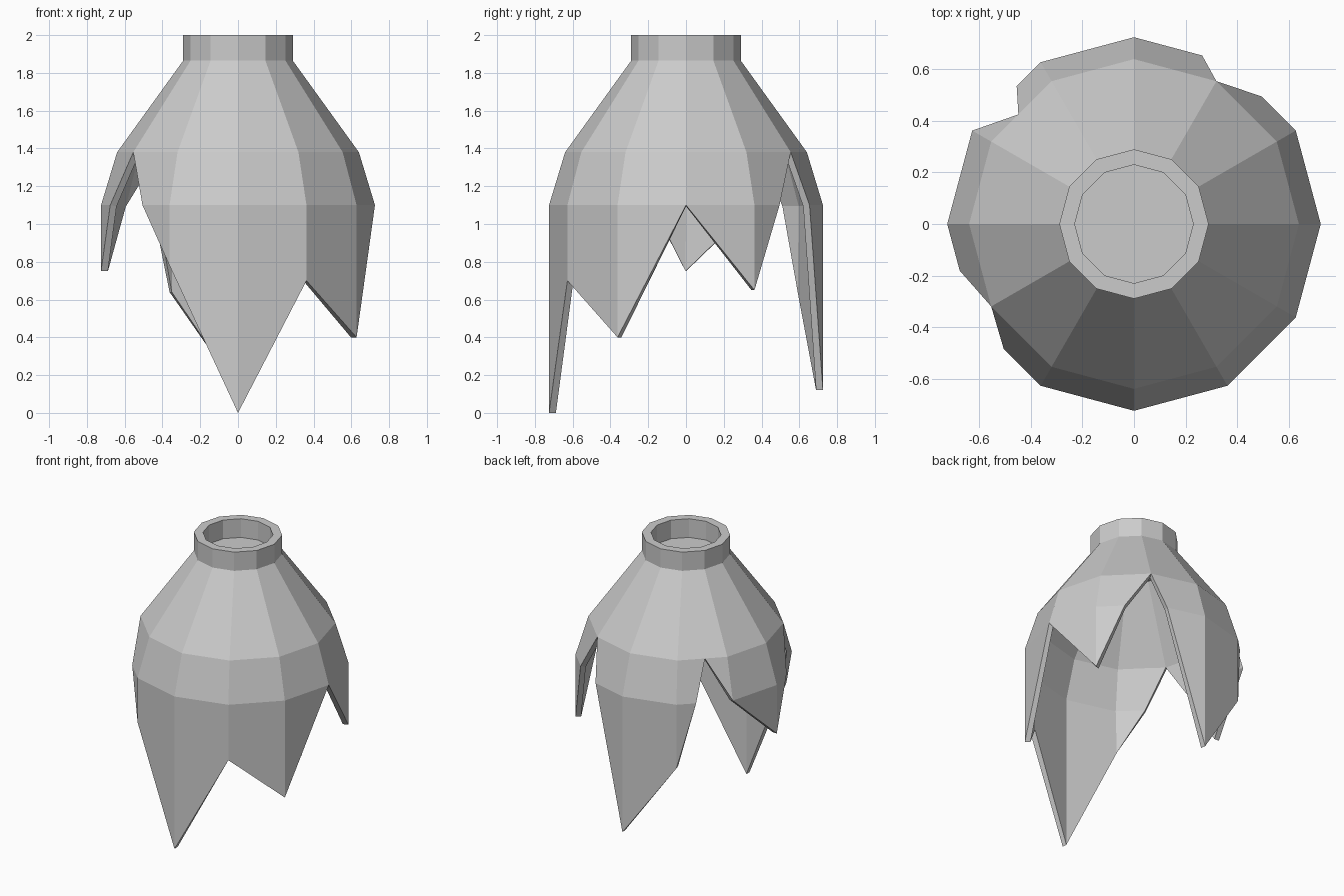
import bpy, bmesh
from math import cos, sin, radians, floor

if "Cube" in bpy.data.objects:
    bpy.data.objects.remove(bpy.data.objects["Cube"])

SIDES = 12
RADIUS = {1.865: 0.29, 1.38: 0.64}      # ring height -> radius, 0.725 below
WIDE, SHOULDER, NECK, TOP = 1.1, 1.38, 1.865, 2.0

# Broken lower edge: (side position, height), side 0 at +x, 9 at the front
JAG = [(0, 1.1), (1, .65), (1.5, 1.1), (2, 1.38), (2.27, 1.1), (3, .12),
       (4, .64), (4.35, 1.1), (4.55, 1.38), (5, 1.1), (6, .75), (6.5, 1.1),
       (7, 1.38), (7.46, 1.1), (8, .78), (9, 0), (10, .7), (11, .4), (12, 1.1)]


def on_ring(t, r, z):
    """Point on the flat-sided ring at side position t."""
    i = floor(t)
    f = t - i
    a, b = radians(30 * i), radians(30 * (i + 1))
    return (r * (cos(a) * (1 - f) + cos(b) * f),
            r * (sin(a) * (1 - f) + sin(b) * f), z)


def make_object(name, polys):
    """Mesh from polygons, sharing equal corners."""
    bm = bmesh.new()
    cache = {}

    def vert(p):
        key = tuple(round(c, 4) + 0.0 for c in p)
        if key not in cache:
            cache[key] = bm.verts.new(p)
        return cache[key]

    for poly in polys:
        vs = list(dict.fromkeys(vert(p) for p in poly))
        if len(vs) > 2:
            bm.faces.new(vs)
    bm.normal_update()
    mesh = bpy.data.meshes.new(name)
    bm.to_mesh(mesh)
    bm.free()
    obj = bpy.data.objects.new(name, mesh)
    bpy.context.collection.objects.link(obj)
    return obj


def body_point(t, z):
    return on_ring(t, RADIUS.get(z, 0.725), z)


def strip(a, b, top):
    """Wall piece between the lower edge a-b and the ring at height top."""
    return [body_point(*a), body_point(*b), body_point(b[0], top), body_point(a[0], top)]


# Broken shell: walls down to the jagged edge, closed under the neck
walls = []
for a, b in zip(JAG, JAG[1:]):
    if min(a[1], b[1]) < WIDE:
        walls.append(strip(a, b, WIDE))
        a, b = (a[0], WIDE), (b[0], WIDE)
    walls.append(strip(a, b, SHOULDER))
    walls.append(strip((a[0], SHOULDER), (b[0], SHOULDER), NECK))
walls.append([body_point(t, NECK) for t, _ in JAG[:-1]])
shell = make_object("broken_shell", walls)
solid = shell.modifiers.new("thickness", 'SOLIDIFY')
solid.thickness = 0.035
solid.offset = -1
solid.use_even_offset = True

# Neck collar: hollow ring with a thick rim
profile = [(0.29, NECK), (0.29, TOP), (0.23, TOP), (0.23, NECK)]
collar = []
for i in range(SIDES):
    for (r0, z0), (r1, z1) in zip(profile, profile[1:]):
        collar.append([on_ring(i, r0, z0), on_ring(i + 1, r0, z0),
                       on_ring(i + 1, r1, z1), on_ring(i, r1, z1)])
make_object("neck_collar", collar)
